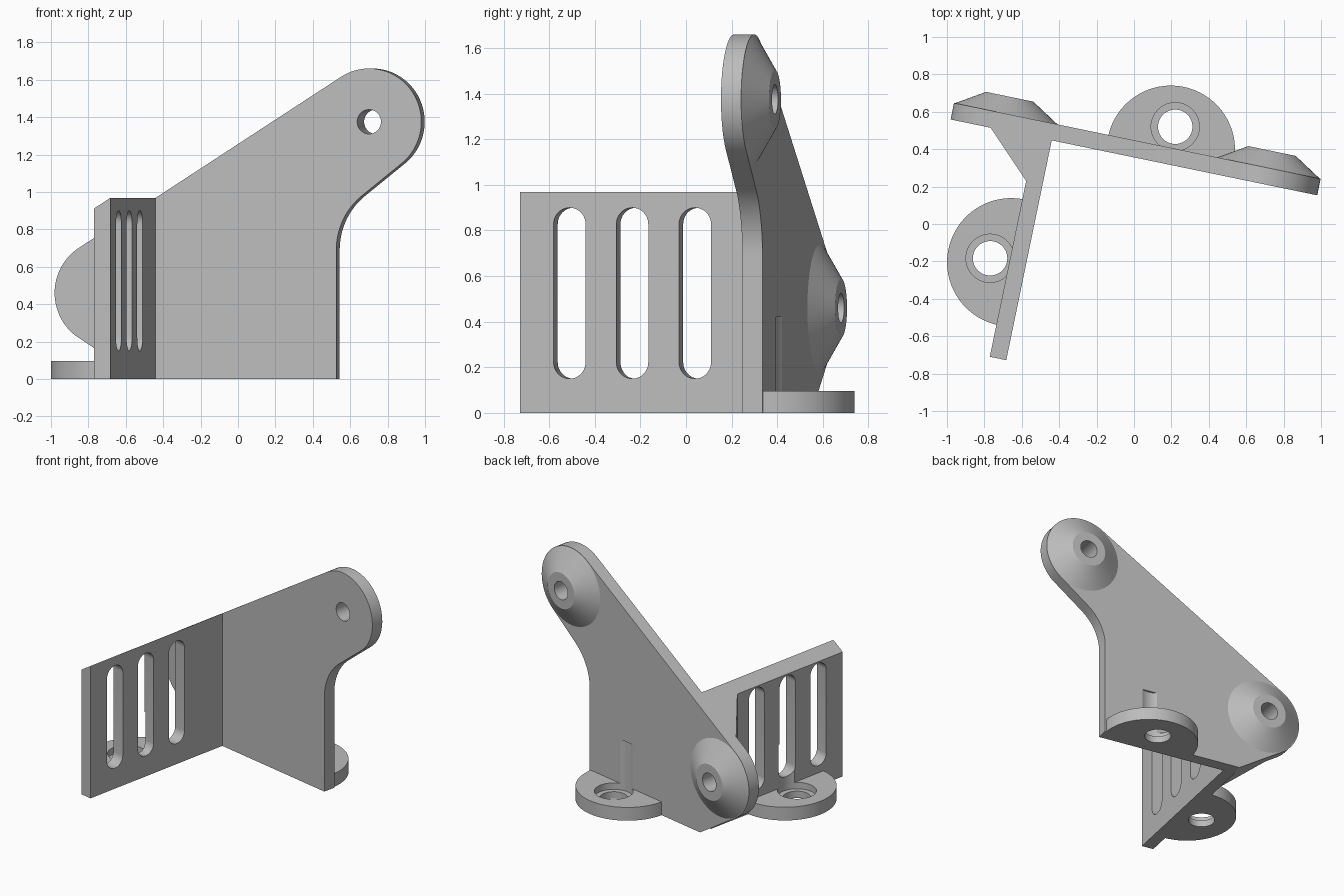
import bpy, bmesh, math
from mathutils import Matrix

if "Cube" in bpy.data.objects:
    bpy.data.objects.remove(bpy.data.objects["Cube"])

grey = bpy.data.materials.new("plain_grey")
grey.use_nodes = True
grey.diffuse_color = (0.5, 0.5, 0.5, 1)
grey.node_tree.nodes["Principled BSDF"].inputs["Base Color"].default_value = (0.5, 0.5, 0.5, 1)

# The bracket is modelled square to its corner, then turned into place
FRAME = Matrix.Translation((-0.44, 0.447, 0)) @ Matrix.Rotation(math.radians(-11.68), 4, "Z")
T = 0.09            # plate thickness
R = 0.285           # round pad radius
HIGH = (1.165, 1.375)
LOW = (-0.267, 0.46)
EDGE = 0.986        # right edge of the main plate
FOOT_R = 0.343
FOOT_Z = 0.097


def arc(c, r, a0, a1, n=32):
    angles = [math.radians(a0 + (a1 - a0) * i / n) for i in range(n + 1)]
    return [(c[0] + r * math.cos(a), c[1] + r * math.sin(a)) for a in angles]


def circle(c, r):
    return arc(c, r, 0, 360, 64)[:-1]


def loft(name, axis, sections):
    """Join matching (outline, depth) sections stacked along an axis into a solid."""
    place = {"X": lambda p, d: (d, p[0], p[1]),
             "Y": lambda p, d: (p[0], d, p[1]),
             "Z": lambda p, d: (p[0], p[1], d)}[axis]
    bm = bmesh.new()
    rings = [[bm.verts.new(place(p, d)) for p in pts] for pts, d in sections]
    bm.faces.new(rings[0])
    bm.faces.new(rings[-1])
    for a, b in zip(rings, rings[1:]):
        for i in range(len(a)):
            j = (i + 1) % len(a)
            bm.faces.new((a[i], a[j], b[j], b[i]))
    bmesh.ops.recalc_face_normals(bm, faces=bm.faces)
    mesh = bpy.data.meshes.new(name)
    bm.to_mesh(mesh)
    bm.free()
    mesh.materials.append(grey)
    obj = bpy.data.objects.new(name, mesh)
    bpy.context.collection.objects.link(obj)
    obj.matrix_world = FRAME
    return obj


def prism(name, axis, pts, d0, d1):
    return loft(name, axis, [(pts, d0), (pts, d1)])


def boolean(obj, tools, operation="DIFFERENCE"):
    bpy.context.view_layer.objects.active = obj
    for tool in tools:
        mod = obj.modifiers.new("cut", "BOOLEAN")
        mod.operation = operation
        mod.solver = "EXACT"
        mod.object = tool
        bpy.ops.object.modifier_apply(modifier=mod.name)


# Outline of the main plate: two round pads, sloped top, swept right edge
slope = math.degrees(math.atan2(HIGH[1] - LOW[1], HIGH[0] - LOW[0]))
sweep = 38.5
outline = arc(HIGH, R, sweep - 90, 90 + slope)
outline += arc(LOW, R, 90 + slope, 270 - slope)
outline += [(-0.08, 0), (EDGE, 0)]
outline += arc((EDGE + 0.37, 0.69), 0.37, 180, 90 + sweep, 20)

main_plate = prism("main_plate", "Y", outline, 0, T)

# Slotted plate, its top bevelled to follow the slope of the main plate
drop = T * math.tan(math.radians(slope))
slotted_plate = prism("slotted_plate", "Y",
                      [(-T, 0), (0, 0), (0, 0.968), (-T, 0.968 - drop)], -1.2, 0.0)

# Corner gusset, trimmed by the main outline
gusset = prism("corner_gusset", "Z", [(-T, 0), (-T, -0.24), (-0.333, 0)], -0.1, 1.5)
trim = prism("gusset_trim", "Y", outline, -0.5, 0.5)
boolean(gusset, [trim], "INTERSECT")

# Conical bosses on the back of both pads
bosses = [loft(name, "Y", [(circle(c, 0.28), T), (circle(c, 0.129), T + 0.093)])
          for name, c in (("upper_boss", HIGH), ("lower_boss", LOW))]

# Half-round feet and the screw positions in them
foot_main = prism("main_foot", "Z", arc((0.634, T - 0.01), FOOT_R, 0, 180, 48), 0, FOOT_Z)
foot_side = prism("side_foot", "Z", arc((0.01 - T, -0.682), FOOT_R, 90, 270, 48), 0, FOOT_Z)
screws = [(0.632, 0.205), (-0.195, -0.684)]

# Cutters
pad_holes = [prism("pad_hole_cutter", "Y", circle(c, 0.065), -0.5, 0.5) for c in (HIGH, LOW)]
slots = []
for i in range(3):
    y = -0.416 - 0.281 * i
    pts = arc((y, 0.9 - 0.0715), 0.0715, 0, 180, 20) + arc((y, 0.15 + 0.0715), 0.0715, 180, 360, 20)
    slots.append(prism("slot_cutter", "X", pts, -0.3, 0.2))
bores = [prism("bore_cutter", "Z", circle(c, 0.092), -0.1, 0.3) for c in screws]
heads = [prism("screw_head_cutter", "Z", circle(c, 0.129), 0.05, 0.42) for c in screws]

boolean(main_plate, pad_holes + [heads[0]])
boolean(slotted_plate, slots + [heads[1]])
boolean(gusset, [pad_holes[1]])
for boss, hole in zip(bosses, pad_holes):
    boolean(boss, [hole])
for foot, bore, head in zip((foot_main, foot_side), bores, heads):
    boolean(foot, [bore, head])

for cutter in [trim] + pad_holes + slots + bores + heads:
    bpy.data.objects.remove(cutter)

# Smooth the curved walls, keep the edges sharp
bpy.ops.object.select_all(action="DESELECT")
for part in [main_plate, slotted_plate, gusset, foot_main, foot_side] + bosses:
    part.select_set(True)
bpy.context.view_layer.objects.active = main_plate
bpy.ops.object.shade_smooth_by_angle(angle=math.radians(25))
